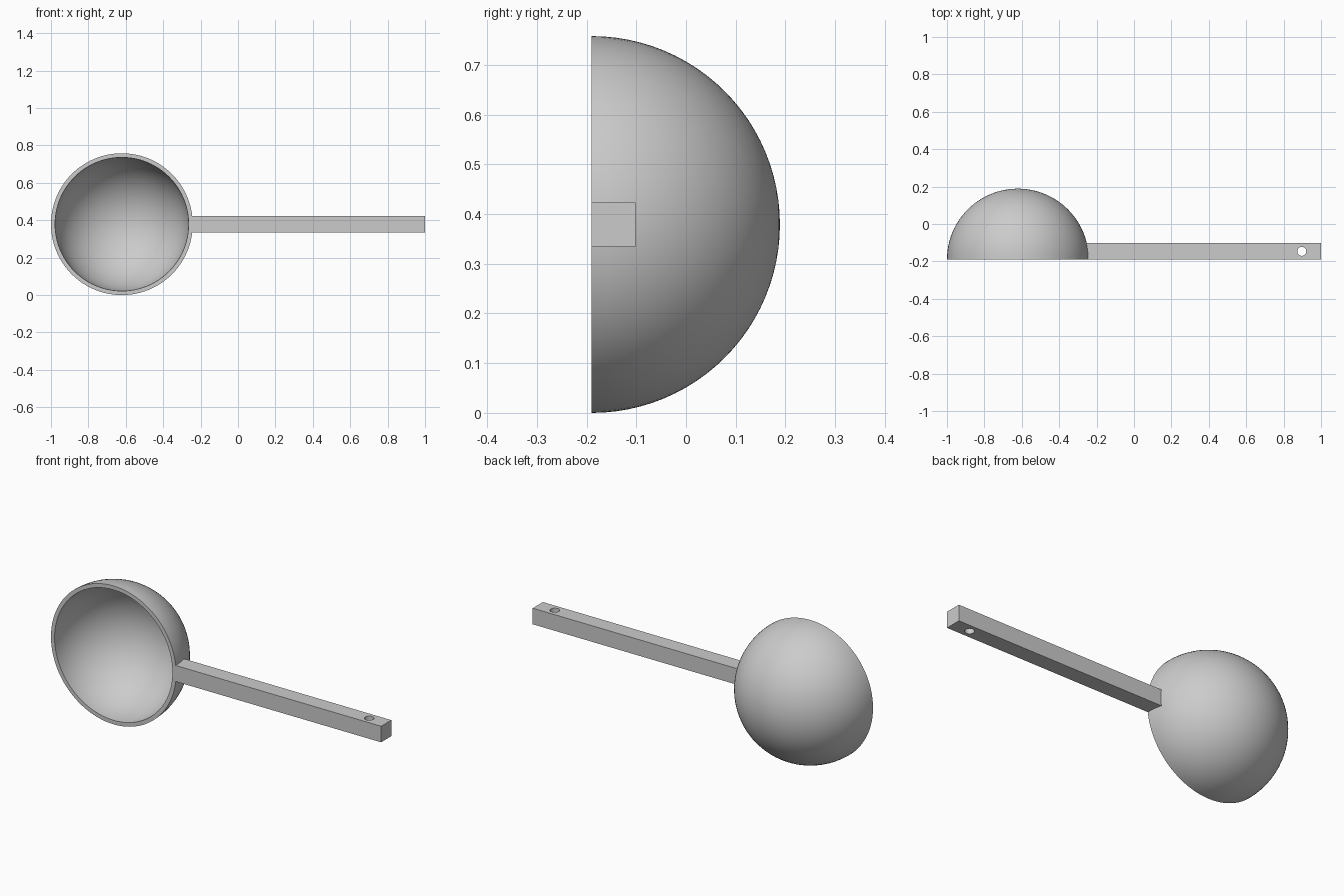
import bpy, bmesh
from math import pi, sin, cos, radians
from mathutils import Vector

cube = bpy.data.objects.get("Cube")
if cube:
    bpy.data.objects.remove(cube, do_unlink=True)

CENTRE = Vector((-0.621, -0.19, 0.379))
OUTER, INNER = 0.379, 0.357
ARC_STEPS, SPIN_STEPS = 24, 96

# Plain grey material
grey = bpy.data.materials.new("plain grey")
grey.use_nodes = True
colour = (0.6, 0.6, 0.6, 1)
grey.diffuse_color = colour
grey.node_tree.nodes["Principled BSDF"].inputs["Base Color"].default_value = colour


def finish(obj):
    bpy.ops.object.select_all(action="DESELECT")
    obj.select_set(True)
    bpy.context.view_layer.objects.active = obj
    bpy.ops.object.shade_smooth_by_angle(angle=radians(30))


# Bowl: hollow half sphere, a wall profile spun around the y axis
def arc(radius):
    angles = [pi / 2 * i / ARC_STEPS for i in range(ARC_STEPS + 1)]
    return [Vector((radius * sin(a), radius * cos(a), 0)) for a in angles]


bm = bmesh.new()
points = [bm.verts.new(CENTRE + p) for p in arc(OUTER) + arc(INNER)[::-1]]
edges = [bm.edges.new(pair) for pair in zip(points, points[1:])]
bmesh.ops.spin(bm, geom=points + edges, cent=CENTRE, axis=(0, 1, 0),
               angle=2 * pi, steps=SPIN_STEPS, use_merge=False)
bmesh.ops.remove_doubles(bm, verts=bm.verts, dist=0.0001)
bmesh.ops.recalc_face_normals(bm, faces=bm.faces)
mesh = bpy.data.meshes.new("bowl")
bm.to_mesh(mesh)
bm.free()
bowl = bpy.data.objects.new("bowl", mesh)
bpy.context.collection.objects.link(bowl)
mesh.materials.append(grey)
finish(bowl)

# Handle: square bar, flush with the rim and rooted in the bowl wall
low, high = Vector((-0.26, -0.19, 0.335)), Vector((1, -0.102, 0.423))
bpy.ops.mesh.primitive_cube_add(size=1, location=(low + high) / 2)
handle = bpy.context.object
handle.name = "handle"
handle.scale = high - low
bpy.ops.object.transform_apply(location=False, rotation=False, scale=True)
handle.data.materials.append(grey)

# Hanging hole: drilled vertically near the free end
bpy.ops.mesh.primitive_cylinder_add(vertices=48, radius=0.024, depth=0.3,
                                    location=(0.897, -0.146, 0.379))
drill = bpy.context.object
drill.name = "hole_cutter"
drill.hide_render = True
drill.data.materials.append(grey)
cut = handle.modifiers.new("hanging hole", "BOOLEAN")
cut.operation = "DIFFERENCE"
cut.solver = "EXACT"
cut.object = drill
bpy.context.view_layer.objects.active = handle
bpy.ops.object.modifier_apply(modifier=cut.name)
bpy.data.objects.remove(drill, do_unlink=True)
finish(handle)
